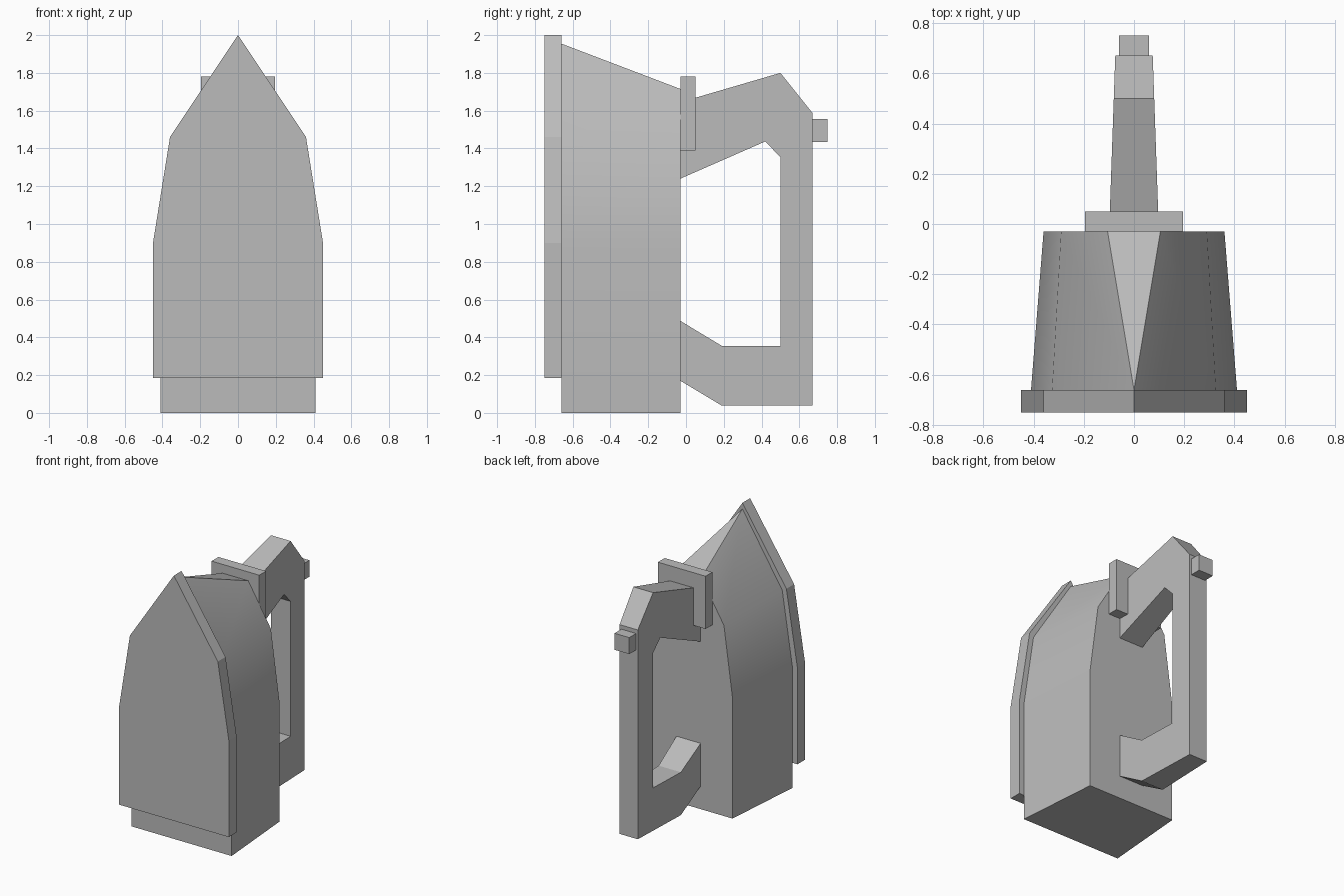
import bpy, bmesh, math

if "Cube" in bpy.data.objects:
    bpy.data.objects.remove(bpy.data.objects["Cube"])

grey = bpy.data.materials.new("light_grey")
grey.diffuse_color = (0.5, 0.5, 0.5, 1)
grey.use_nodes = True
grey.node_tree.nodes["Principled BSDF"].inputs["Base Color"].default_value = grey.diffuse_color


def loft(name, ring_a, ring_b):
    """Closed solid between two matching rings of 3D points."""
    bm = bmesh.new()
    a = [bm.verts.new(p) for p in ring_a]
    b = [bm.verts.new(p) for p in ring_b]
    n = len(a)
    for i in range(n):
        j = (i + 1) % n
        bm.faces.new((a[i], a[j], b[j], b[i]))
    bm.faces.new(a[::-1])
    bm.faces.new(b)
    bmesh.ops.remove_doubles(bm, verts=bm.verts, dist=0.0005)
    bmesh.ops.recalc_face_normals(bm, faces=bm.faces)
    mesh = bpy.data.meshes.new(name)
    bm.to_mesh(mesh)
    bm.free()
    mesh.materials.append(grey)
    obj = bpy.data.objects.new(name, mesh)
    bpy.context.collection.objects.link(obj)
    return obj


def arch(half, y):
    """Mirror a half profile of (x, z), bottom to top, at depth y."""
    return [(x, y, z) for x, z in half] + [(-x, y, z) for x, z in reversed(half)]


def box(name, hx, y0, y1, z0, z1):
    half = [(hx, z0), (hx, z1)]
    return loft(name, arch(half, y0), arch(half, y1))


# Pointed sole plate
sole = [(0.45, 0.185), (0.45, 0.9), (0.36, 1.46), (0, 2.0)]
loft("sole_plate", arch(sole, -0.75), arch(sole, -0.66))

# Body, tapering backwards with the point opening into a flat top
body = loft("body",
            arch([(0.41, 0), (0.41, 0.89), (0.326, 1.44), (0, 1.955)], -0.66),
            arch([(0.36, 0), (0.36, 0.89), (0.29, 1.41), (0.105, 1.715)], -0.03))
bpy.context.view_layer.objects.active = body
body.select_set(True)
bpy.ops.object.shade_smooth_by_angle(angle=math.radians(32))
body.select_set(False)

# Handle: side profile (y, z), slightly narrower towards the back
profile = [(-0.03, 0.17), (0.19, 0.038), (0.67, 0.038), (0.67, 1.587),
           (0.5, 1.8), (-0.03, 1.645), (-0.03, 1.24), (0.42, 1.437),
           (0.5, 1.353), (0.5, 0.355), (0.19, 0.355), (-0.03, 0.487)]
loft("handle", *[[(s * (0.098 - 0.035 * y), y, z) for y, z in profile]
                 for s in (-1, 1)])

# Collar where the handle meets the body, and cord socket at the back
box("handle_collar", 0.195, -0.03, 0.05, 1.39, 1.78)
box("cord_socket", 0.06, 0.67, 0.75, 1.435, 1.557)
